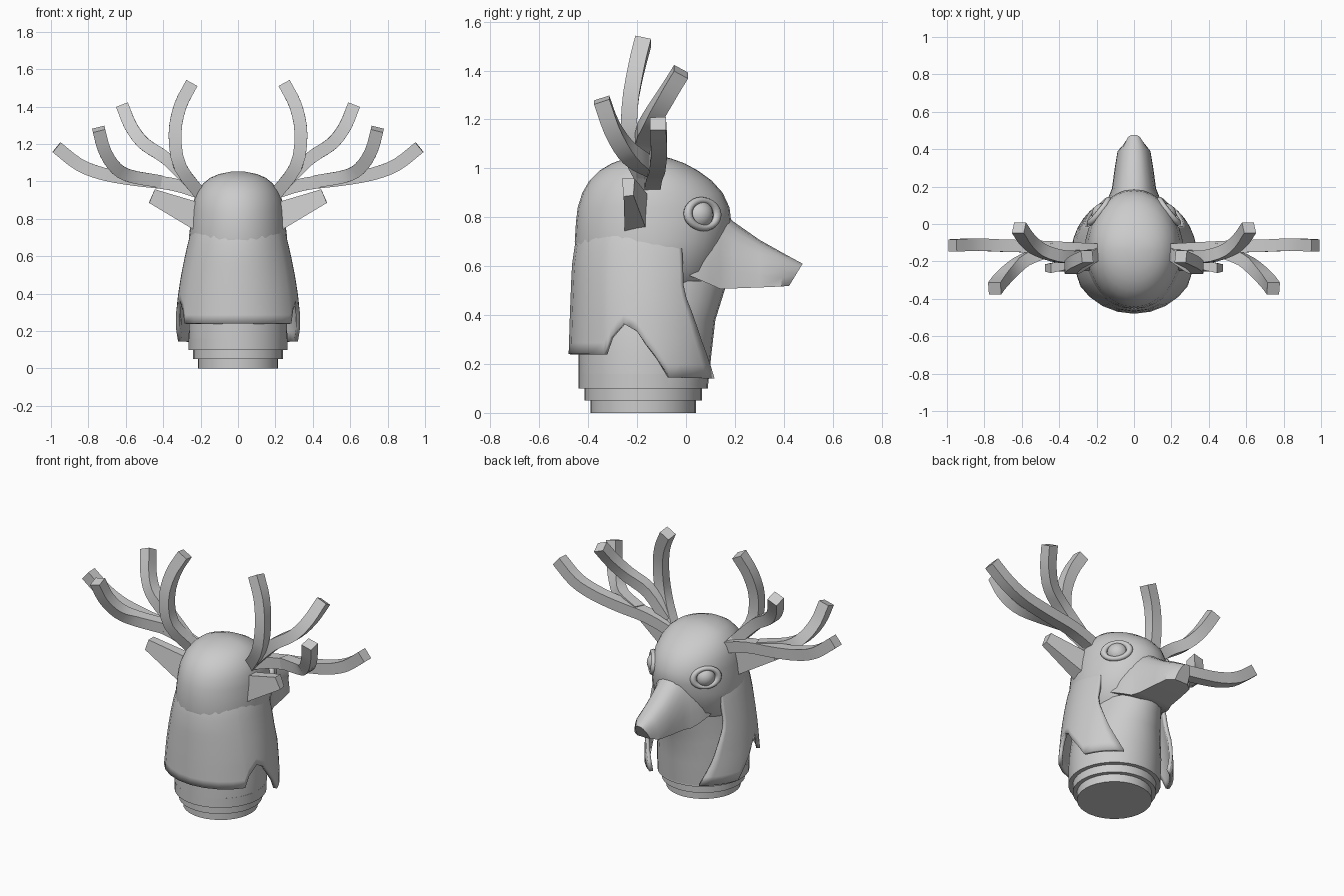
import bpy, bmesh
from math import sin, cos, pi, radians
from mathutils import Vector, Matrix

if "Cube" in bpy.data.objects:
    bpy.data.objects.remove(bpy.data.objects["Cube"])


def finish(name, bm, smooth=None):
    bmesh.ops.recalc_face_normals(bm, faces=bm.faces)
    me = bpy.data.meshes.new(name)
    bm.to_mesh(me)
    bm.free()
    ob = bpy.data.objects.new(name, me)
    bpy.context.collection.objects.link(ob)
    if smooth:
        bpy.ops.object.select_all(action='DESELECT')
        ob.select_set(True)
        bpy.context.view_layer.objects.active = ob
        bpy.ops.object.shade_smooth_by_angle(angle=radians(smooth))
    return ob


def skin(bm, rings, closed=True, caps=True):
    """Join rows of points with quads."""
    rows = [[bm.verts.new(p) for p in r] for r in rings]
    n = len(rows[0])
    for a, b in zip(rows, rows[1:]):
        for i in range(n if closed else n - 1):
            j = (i + 1) % n
            bm.faces.new((a[i], a[j], b[j], b[i]))
    if caps:
        bm.faces.new(rows[0])
        bm.faces.new(rows[-1])


def interp(table, x):
    """Linear lookup; each row is (key, value, ...)."""
    if x <= table[0][0]:
        return table[0][1:]
    for a, b in zip(table, table[1:]):
        if x <= b[0]:
            f = (x - a[0]) / (b[0] - a[0])
            return tuple(p + (q - p) * f for p, q in zip(a[1:], b[1:]))
    return table[-1][1:]


def oval(z, back, front, w, n=32, mid=-0.14):
    """Egg shaped ring: separate depth behind and in front of mid."""
    pts = []
    for i in range(n):
        a = 2 * pi * i / n
        c = cos(a)
        pts.append((w * sin(a), mid + c * ((front - mid) if c > 0 else (mid - back)), z))
    return pts


# Stepped round plinth
bm = bmesh.new()
steps = [(0, .215), (.05, .215), (.05, .24), (.1, .24), (.1, .265), (.16, .265)]
skin(bm, [oval(z, -.175 - r, -.175 + r, r, 32, -.175) for z, r in steps])
finish("neck_base", bm, 30)

# Inner neck and throat
bm = bmesh.new()
neck = [(.11, -.44, .09, .265), (.25, -.44, .105, .262), (.38, -.44, .12, .24),
        (.46, -.43, .145, .22), (.54, -.42, .17, .2)]
skin(bm, [oval(*r, mid=-.175) for r in neck])
finish("throat", bm, 40)

# Skull dome
bm = bmesh.new()
skull = [(.5, -.36, .06, .19), (.58, -.44, .13, .25), (.7, -.455, .165, .263),
         (.78, -.45, .185, .253), (.84, -.443, .178, .247), (.9, -.424, .15, .236),
         (.95, -.395, .105, .215), (.99, -.355, .05, .185), (1.02, -.305, -.005, .148),
         (1.04, -.25, -.06, .1), (1.052, -.18, -.11, .04)]
skin(bm, [oval(*r) for r in skull])
finish("skull", bm, 50)

# Snout: D-shaped sections with a flat jaw and slanted nose
bm = bmesh.new()
snout = [(-.06, .2, .80, .59, 0), (.03, .185, .84, .555, 0), (.1, .16, .85, .525, 0),
         (.14, .138, .835, .507, 0), (.19, .118, .785, .509, 0), (.3, .103, .708, .513, 0),
         (.4, .088, .652, .517, .01), (.477, .045, .61, .52, .055)]
rings = []
for y, w, top, bot, slant in snout:
    ring = []
    for k in range(13):
        a = pi * k / 12
        s = sin(a)
        c = cos(a)
        x = w * abs(c) ** .8 * (1 if c > 0 else -1)
        ring.append((x, y - slant * (1 - s), bot + (top - bot) * s))
    rings.append(ring)
skin(bm, rings)
finish("snout", bm, 40)

# Mane shell around the neck, with side notches and front lapels
shell = [(.14, -.483, .165, .337), (.24, -.48, .165, .337), (.4, -.475, .165, .32),
         (.5, -.471, .16, .304), (.6, -.467, .16, .284), (.7, -.453, .15, .261),
         (.8, -.42, .12, .225)]
hem = [(0, .24), (58, .24), (64, .31), (75, .365), (86, .335), (101, .22), (108, .145), (149, .14)]
edge = [(.14, 149), (.3, 134), (.5, 119), (.8, 118)]
half = [0, 15, 30, 45, 58, 61, 64, 69, 75, 80, 86, 93, 101, 108, 118, 128, 139, 149]
angles = [-a for a in reversed(half[1:])] + half
rows = []
for t in range(13):
    row = []
    for a in angles:
        d = abs(a)
        low = interp(hem, d)[0]
        z = low + (.8 - low) * t / 12
        d -= (149 - interp(edge, z)[0]) * (d / 149) ** 4
        back, front, w = interp(shell, z)
        c = -cos(radians(d))
        y = -.17 + c * ((front + .17) if c > 0 else (-.17 - back))
        row.append((w * sin(radians(d)) * (1 if a > 0 else -1), y, z))
    rows.append(row)
bm = bmesh.new()
skin(bm, rows, closed=False, caps=False)
mane = finish("neck_mane", bm, 40)
centre = Vector((0, -.17, .4))
f = mane.data.polygons[0]
outward = f.normal.dot(f.center - centre) > 0
m = mane.modifiers.new("thickness", 'SOLIDIFY')
m.thickness = .022
m.offset = -1 if outward else 1


def smooth_path(pts, sub=3):
    """Catmull-Rom resampling."""
    p = [Vector(q) for q in pts]
    p = [2 * p[0] - p[1]] + p + [2 * p[-1] - p[-2]]
    out = []
    for a, b, c, d in zip(p, p[1:], p[2:], p[3:]):
        for k in range(sub):
            t = k / sub
            out.append(.5 * (2 * b + (c - a) * t + (2 * a - 5 * b + 4 * c - d) * t * t
                             + (3 * b - a - 3 * c + d) * t ** 3))
    return out + [p[-2]]


def sweep(bm, pts, side, wide, tall):
    """Rectangular bar along a curved path."""
    path = smooth_path(pts)
    rings = []
    for i, p in enumerate(path):
        t = (path[min(i + 1, len(path) - 1)] - path[max(i - 1, 0)]).normalized()
        u = Vector((0, 1, 0))
        u = (u - t * u.dot(t)).normalized()
        v = t.cross(u)
        rings.append([Vector((side * q.x, q.y, q.z)) for q in
                      (p + u * wide * h + v * tall * k
                       for h, k in ((-.5, -.5), (.5, -.5), (.5, .5), (-.5, .5)))])
    skin(bm, rings)


antler = {
    "beam": [(.17, -.14, .93), (.35, -.13, .985), (.55, -.12, 1.01), (.72, -.115, 1.04),
             (.85, -.11, 1.09), (.97, -.115, 1.183)],
    "inner_tine": [(.2, -.15, .93), (.31, -.225, 1.08), (.337, -.23, 1.25),
                   (.31, -.205, 1.4), (.25, -.175, 1.52)],
    "middle_tine": [(.24, -.17, .98), (.38, -.175, 1.12), (.5, -.14, 1.2),
                    (.57, -.085, 1.29), (.615, -.02, 1.395)],
    "rear_tine": [(.42, -.13, 1.0), (.58, -.19, 1.03), (.66, -.25, 1.08),
                  (.715, -.305, 1.17), (.745, -.345, 1.28)],
}

for side, label in ((1, "right"), (-1, "left")):
    # Antler beam and tines
    for part, pts in antler.items():
        bm = bmesh.new()
        sweep(bm, pts, side, .066, .068)
        finish(f"antler_{part}_{label}", bm, 30)

    # Tapered ear
    bm = bmesh.new()
    base = [(.2, -.25, .72), (.2, -.155, .73), (.2, -.15, .885), (.2, -.21, .885)]
    tip = [(.475, -.255, .885), (.475, -.215, .89), (.445, -.21, .958), (.445, -.262, .958)]
    skin(bm, [[(side * x, y, z) for x, y, z in r] for r in (base, tip)])
    finish(f"ear_{label}", bm)

    # Eyeball and eyelid rim
    eye = Vector((side * .165, .05, .81))
    bm = bmesh.new()
    bmesh.ops.create_uvsphere(bm, u_segments=20, v_segments=12, radius=.062,
                              matrix=Matrix.Translation(eye))
    finish(f"eye_{label}", bm, 60)
    face = Vector((side * .75, .6, .1))
    turn = face.to_track_quat('Z', 'Y').to_matrix().to_4x4()
    bm = bmesh.new()
    rings = []
    for i in range(25):
        a = 2 * pi * i / 24
        ring = []
        for k in range(8):
            b = 2 * pi * k / 8
            r = .066 + .017 * cos(b)
            local = Vector((r * cos(a) * 1.15, r * sin(a) * .85, .017 * sin(b) + .028))
            ring.append(turn @ local + eye)
        rings.append(ring)
    skin(bm, rings, caps=False)
    bmesh.ops.remove_doubles(bm, verts=bm.verts, dist=.0001)
    finish(f"eyelid_{label}", bm, 60)
